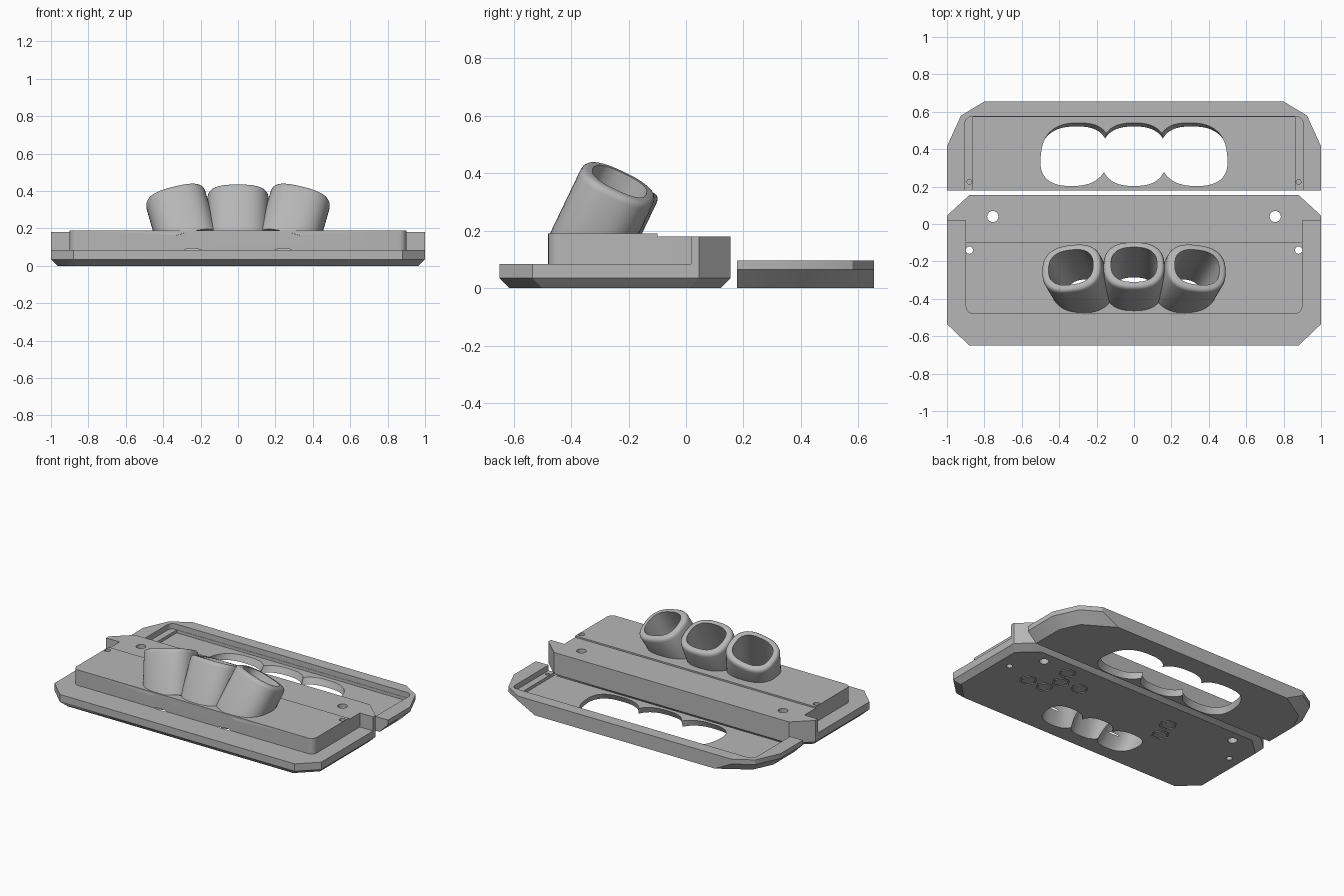
import bpy, bmesh, math
from mathutils import Vector

if "Cube" in bpy.data.objects:
    bpy.data.objects.remove(bpy.data.objects["Cube"])

grey = bpy.data.materials.new("plain_grey")
grey.use_nodes = True
grey.diffuse_color = (0.47, 0.47, 0.47, 1)
grey.node_tree.nodes["Principled BSDF"].inputs["Base Color"].default_value = grey.diffuse_color


def loft(name, loops, ring=False):
    """Skin matching loops; close with caps, or wrap round into a ring."""
    bm = bmesh.new()
    rows = [[bm.verts.new(p) for p in loop] for loop in loops]
    pairs = list(zip(rows, rows[1:]))
    if ring:
        pairs.append((rows[-1], rows[0]))
    else:
        bm.faces.new(rows[0])
        bm.faces.new(rows[-1])
    n = len(rows[0])
    for low, high in pairs:
        for i in range(n):
            j = (i + 1) % n
            bm.faces.new((low[i], low[j], high[j], high[i]))
    bmesh.ops.recalc_face_normals(bm, faces=bm.faces)
    mesh = bpy.data.meshes.new(name)
    bm.to_mesh(mesh)
    bm.free()
    mesh.materials.append(grey)
    obj = bpy.data.objects.new(name, mesh)
    bpy.context.collection.objects.link(obj)
    return obj


def at(points, z):
    return [(x, y, z) for x, y in points]


def prism(points, z0, z1):
    return loft("helper", [at(points, z0), at(points, z1)])


def mirrored(half):
    return half + [(-x, y) for x, y in reversed(half)]


def box(xh, y0, y1, z0, z1):
    return prism(mirrored([(xh, y0), (xh, y1)]), z0, z1)


def polygon(x, y, r, sides):
    return [(x + r * math.cos(math.tau * i / sides),
             y + r * math.sin(math.tau * i / sides)) for i in range(sides)]


def rounded(xh, y0, y1, r):
    """Half outline of a rounded rectangle, mirrored to a full one."""
    half = []
    for cy, start in ((y0 + r, -90), (y1 - r, 0)):
        for k in range(7):
            a = math.radians(start + 15 * k)
            half.append((xh - r + r * math.cos(a), cy + r * math.sin(a)))
    return mirrored(half)


def tube(base, lean, sections):
    """Rounded oval solid along a leaning axis; sections are (distance, a, b)."""
    axis = Vector(lean).normalized()
    v = axis.cross(Vector((1, 0, 0))).normalized()
    u = v.cross(axis)
    power = lambda c: math.copysign(abs(c) ** 0.78, c)
    loops = []
    for t, a, b in sections:
        mid = Vector(base) + axis * t
        loops.append([mid + u * a * power(math.cos(math.tau * i / 48))
                      + v * b * power(math.sin(math.tau * i / 48)) for i in range(48)])
    return loft("helper", loops)


def combine(target, tool, operation="DIFFERENCE"):
    mod = target.modifiers.new("combine", "BOOLEAN")
    mod.operation, mod.solver, mod.object = operation, "EXACT", tool
    bpy.context.view_layer.objects.active = target
    bpy.ops.object.modifier_apply(modifier=mod.name)
    bpy.data.objects.remove(tool)


def finish(obj):
    bpy.ops.object.select_all(action="DESELECT")
    obj.select_set(True)
    bpy.context.view_layer.objects.active = obj
    bpy.ops.object.shade_smooth_by_angle(angle=math.radians(30))


# Base: chamfered plate, full height only along the rear strip
plate = mirrored([(0.88, -0.65), (1, -0.535), (1, 0.045), (0.88, 0.155)])
plate_foot = mirrored([(0.845, -0.615), (0.965, -0.5), (0.965, 0.01), (0.845, 0.12)])
base = loft("base_plate", [at(plate_foot, 0), at(plate, 0.035), at(plate, 0.18)])
combine(base, box(1.2, -0.9, 0.018, 0.085, 0.3))

# Raised block with a shallow step in its top
block = prism(rounded(0.9, -0.48, 0.1, 0.04), 0.05, 0.19)
combine(block, box(1.2, -0.1, 0.3, 0.18, 0.3))
combine(base, block, "UNION")

# Three leaning sockets, the outer ones fanned outward
sockets = [((0.23 * s, -0.4 - 0.01 * abs(s), 0), (0.29 * s, 0.48, 1)) for s in (-1, 0, 1)]
for foot, lean in sockets:
    slope = Vector(lean).length
    top = (0.382 - 0.01 * abs(lean[0] / 0.29)) * slope
    combine(base, tube(foot, lean, [
        (0.12 * slope, 0.163, 0.14), (top - 0.025, 0.163, 0.14),
        (top - 0.012, 0.16, 0.137), (top - 0.004, 0.153, 0.13),
        (top, 0.143, 0.12)]), "UNION")
for foot, lean in sockets:
    combine(base, tube(foot, lean, [(-0.2, 0.123, 0.103), (0.6, 0.123, 0.103)]))

# Screw holes
for s in (-1, 1):
    combine(base, prism(polygon(0.755 * s, 0.04, 0.03, 24), -0.1, 0.3))
    combine(base, prism(polygon(0.88 * s, -0.14, 0.0195, 24), -0.1, 0.3))

# Hexagonal grooves in the underside
for x, y in [(0.55, 0.02), (0.68, -0.2), (0.51, -0.09), (0.55, -0.2),
             (0.37, -0.08), (-0.33, -0.07), (-0.37, -0.19)]:
    outer, inner = polygon(x, y, 0.056, 6), polygon(x, y, 0.046, 6)
    combine(base, loft("helper", [at(outer, -0.01), at(outer, 0.006),
                                  at(inner, 0.006), at(inner, -0.01)], ring=True))
finish(base)

# Cover: slanted lower edges at the ends, straight rear wall
rim = mirrored([(1, 0.178), (1, 0.415), (0.925, 0.58), (0.8, 0.655)])
rim_foot = mirrored([(0.935, 0.178), (0.935, 0.401), (0.874, 0.533), (0.674, 0.655)])
cover = loft("cover", [at(rim_foot, 0), at(rim, 0.065), at(rim, 0.097)])

# Open tray with side ledges
combine(cover, prism(rounded(0.905, 0, 0.575, 0.04), 0.06, 0.2))
combine(cover, box(0.86, 0, 0.573, 0.04, 0.2))

# Scalloped opening for the sockets, and blind screw holes
for s in (-1, 0, 1):
    combine(cover, tube((0.315 * s, 0.372, 0.04), (-0.29 * s, 0.48, 1),
                        [(-0.3, 0.177, 0.152), (0.3, 0.177, 0.152)]))
for s in (-1, 1):
    combine(cover, prism(polygon(0.88 * s, 0.225, 0.013, 16), 0.02, 0.2))
finish(cover)
